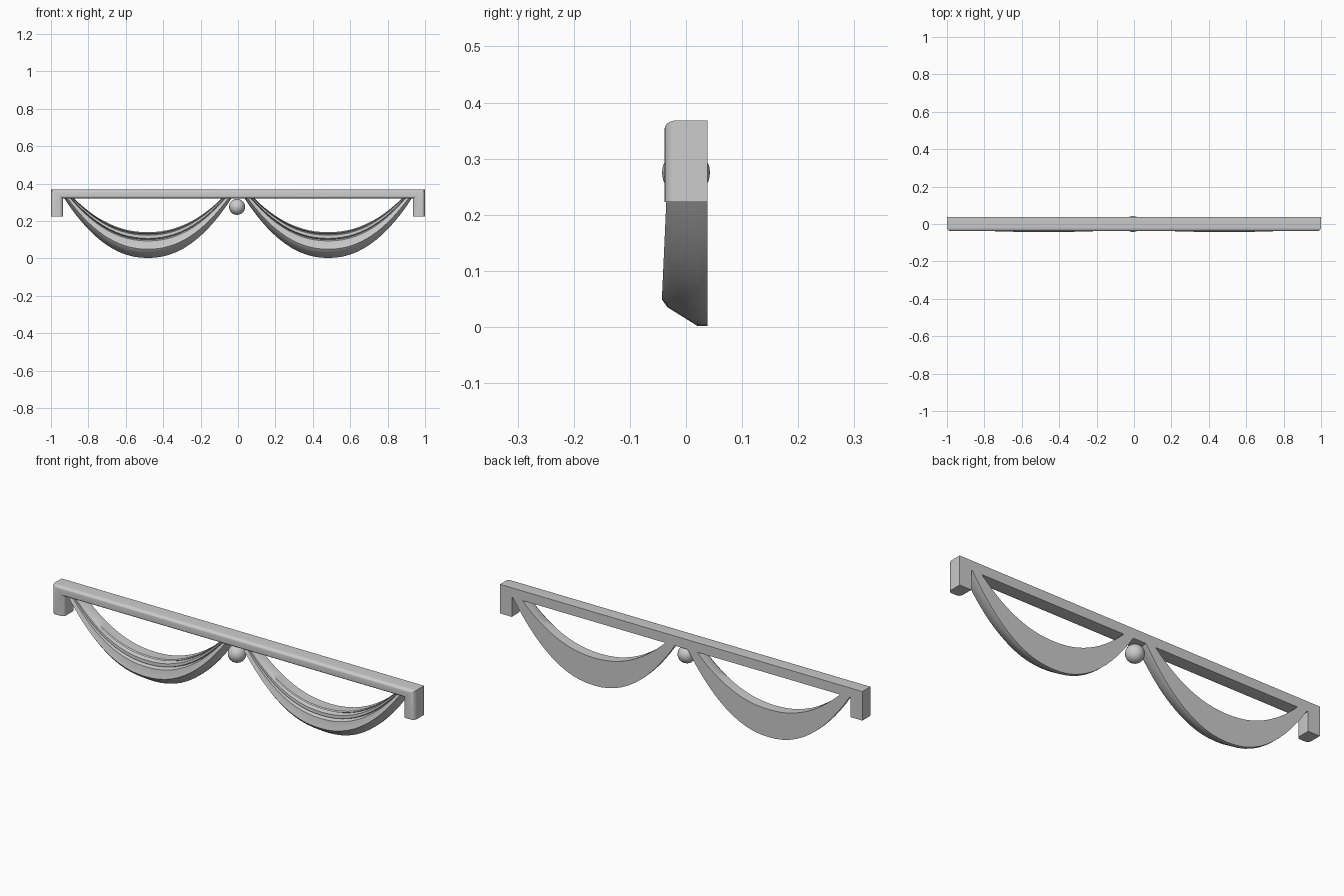
import bpy, bmesh, math

if "Cube" in bpy.data.objects:
    bpy.data.objects.remove(bpy.data.objects["Cube"])

mat = bpy.data.materials.new("plain grey")
mat.diffuse_color = (0.6, 0.6, 0.6, 1)
mat.use_nodes = True
mat.node_tree.nodes["Principled BSDF"].inputs["Base Color"].default_value = mat.diffuse_color


def loft(name, rings, angle):
    """Skin closed cross-sections into a capped solid."""
    bm = bmesh.new()
    vs = [[bm.verts.new(p) for p in r] for r in rings]
    n = len(rings[0])
    for a, b in zip(vs, vs[1:]):
        for i in range(n):
            j = (i + 1) % n
            bm.faces.new((a[i], a[j], b[j], b[i]))
    bm.faces.new(vs[0])
    bm.faces.new(vs[-1][::-1])
    bmesh.ops.recalc_face_normals(bm, faces=bm.faces)
    me = bpy.data.meshes.new(name)
    bm.to_mesh(me)
    bm.free()
    finish(bpy.data.objects.new(name, me), angle, True)


def finish(ob, angle, link=False):
    if link:
        bpy.context.collection.objects.link(ob)
    ob.data.materials.append(mat)
    bpy.ops.object.select_all(action='DESELECT')
    ob.select_set(True)
    bpy.context.view_layer.objects.active = ob
    bpy.ops.object.shade_smooth_by_angle(angle=math.radians(angle))


# Top rail with short returns: one rounded-front profile, mitred at the corners
profile = [(0, 0.038), (0, -0.018)]
for k in range(1, 6):
    a = math.pi / 2 * k / 5
    profile.append((0.3 * (1 - math.cos(a)), -0.018 - 0.02 * math.sin(a)))
for k in range(0, 6):
    a = math.pi / 2 * (1 - k / 5)
    profile.append((1 - 0.3 * (1 - math.cos(a)), -0.018 - 0.02 * math.sin(a)))
profile.append((1, 0.038))
# outer and inner (x, z) corner of each station
stations = [((-1, 0.223), (-0.935, 0.223)), ((-1, 0.368), (-0.935, 0.32)),
            ((1, 0.368), (0.935, 0.32)), ((1, 0.223), (0.935, 0.223))]
loft("top_rail", [[(o[0] + (i[0] - o[0]) * t, y, o[1] + (i[1] - o[1]) * t)
                   for t, y in profile] for o, i in stations], 40)

# Draped swags: crescent sweep with three folds, flat at the back
folds = [(0, 0.038), (0, 0.02), (0.24, -0.033), (0.34, -0.043), (0.5, -0.037),
         (0.66, -0.034), (0.71, -0.012), (0.76, -0.03), (0.88, -0.029),
         (0.92, -0.008), (0.96, -0.02), (1, -0.015), (1, 0.038)]
N = 28
for side, label in ((-1, "left"), (1, "right")):
    rings = []
    for k in range(N + 1):
        u = -1 + 2 * k / N
        u = math.sin(u * math.pi / 2) * 0.4 + u * 0.6
        c = abs(u) ** 2.15
        ring = []
        for t, y in folds:
            half = 0.452 - 0.05 * t
            low = 0.002 + 0.138 * t
            if y < 0.03:
                y += 0.012 * c * (0.02 - y) / 0.06
            ring.append((side * 0.482 + half * u, y, low + (0.328 - low) * c))
        rings.append(ring)
    loft(label + "_swag", rings, 35)

# Small ball between the swags
bpy.ops.mesh.primitive_uv_sphere_add(segments=16, ring_count=10, radius=0.043,
                                     location=(-0.005, 0, 0.275))
ball = bpy.context.object
ball.name = "centre_ball"
finish(ball, 40)
